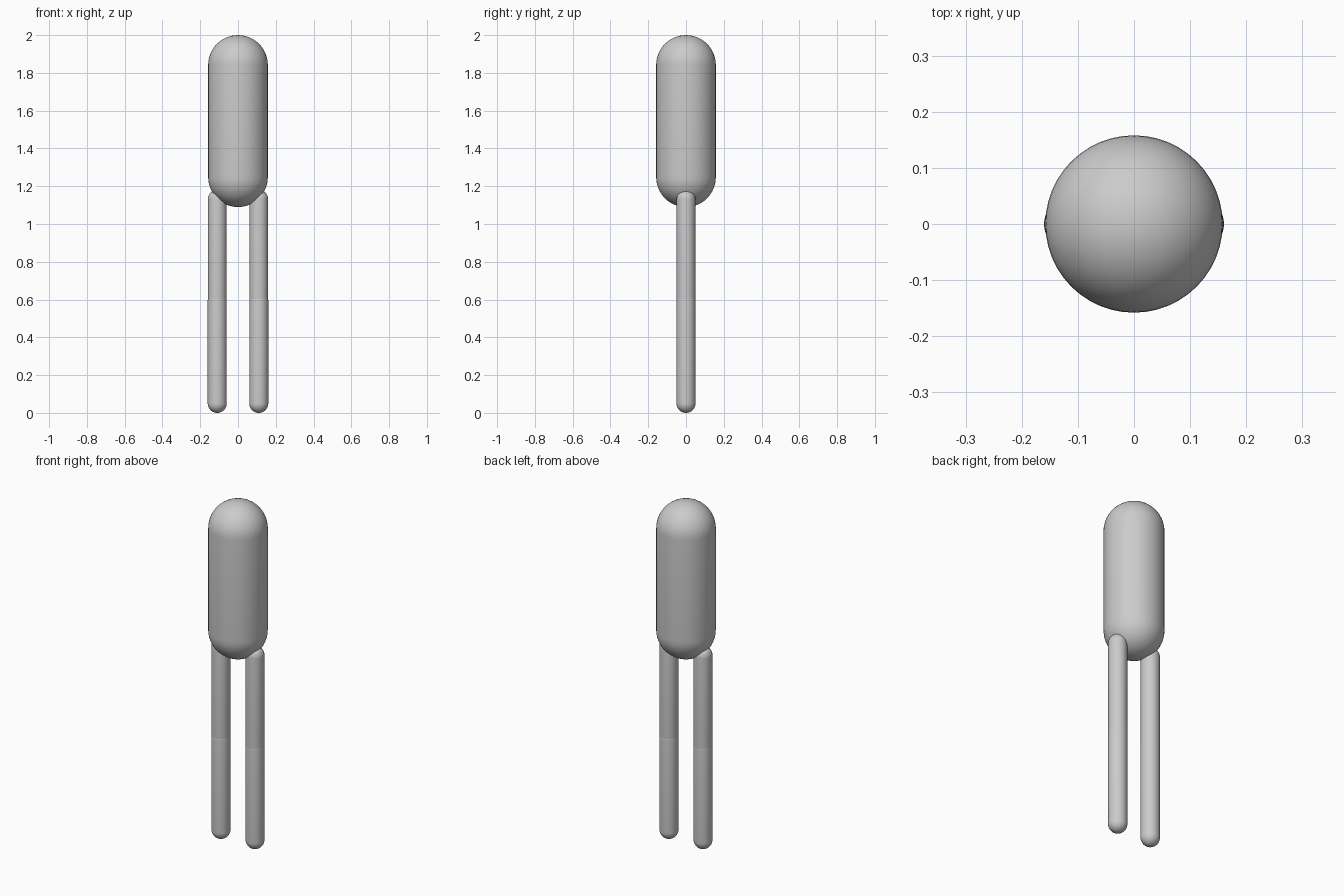
import bpy, bmesh, math

if "Cube" in bpy.data.objects:
    bpy.data.objects.remove(bpy.data.objects["Cube"])


def capsule(name, x, z0, z1, r):
    """Smooth upright capsule: half profile spun around its own axis."""
    n = 12
    arc = [i * math.pi / 2 / n for i in range(n + 1)]
    profile = [(r * math.sin(a), z0 + r - r * math.cos(a)) for a in arc]
    profile += [(r * math.cos(a), z1 - r + r * math.sin(a)) for a in arc]
    bm = bmesh.new()
    verts = [bm.verts.new((px, 0, pz)) for px, pz in profile]
    edges = [bm.edges.new(p) for p in zip(verts, verts[1:])]
    bmesh.ops.spin(bm, geom=verts + edges, cent=(0, 0, 0), axis=(0, 0, 1),
                   angle=2 * math.pi, steps=48)
    bmesh.ops.remove_doubles(bm, verts=bm.verts, dist=1e-5)
    bmesh.ops.recalc_face_normals(bm, faces=bm.faces)
    for f in bm.faces:
        f.smooth = True
    mesh = bpy.data.meshes.new(name)
    bm.to_mesh(mesh)
    bm.free()
    obj = bpy.data.objects.new(name, mesh)
    obj.location.x = x
    bpy.context.collection.objects.link(obj)
    return obj


# Torso
capsule("torso", 0, 1.09, 2.0, 0.158)

# Legs: thigh and shin meet at a faint knee seam
for side, s in (("left", 1), ("right", -1)):
    capsule(side + "_thigh", s * 0.11, 0.545, 1.18, 0.0497)
    capsule(side + "_shin", s * 0.11, 0.0, 0.645, 0.0503)
